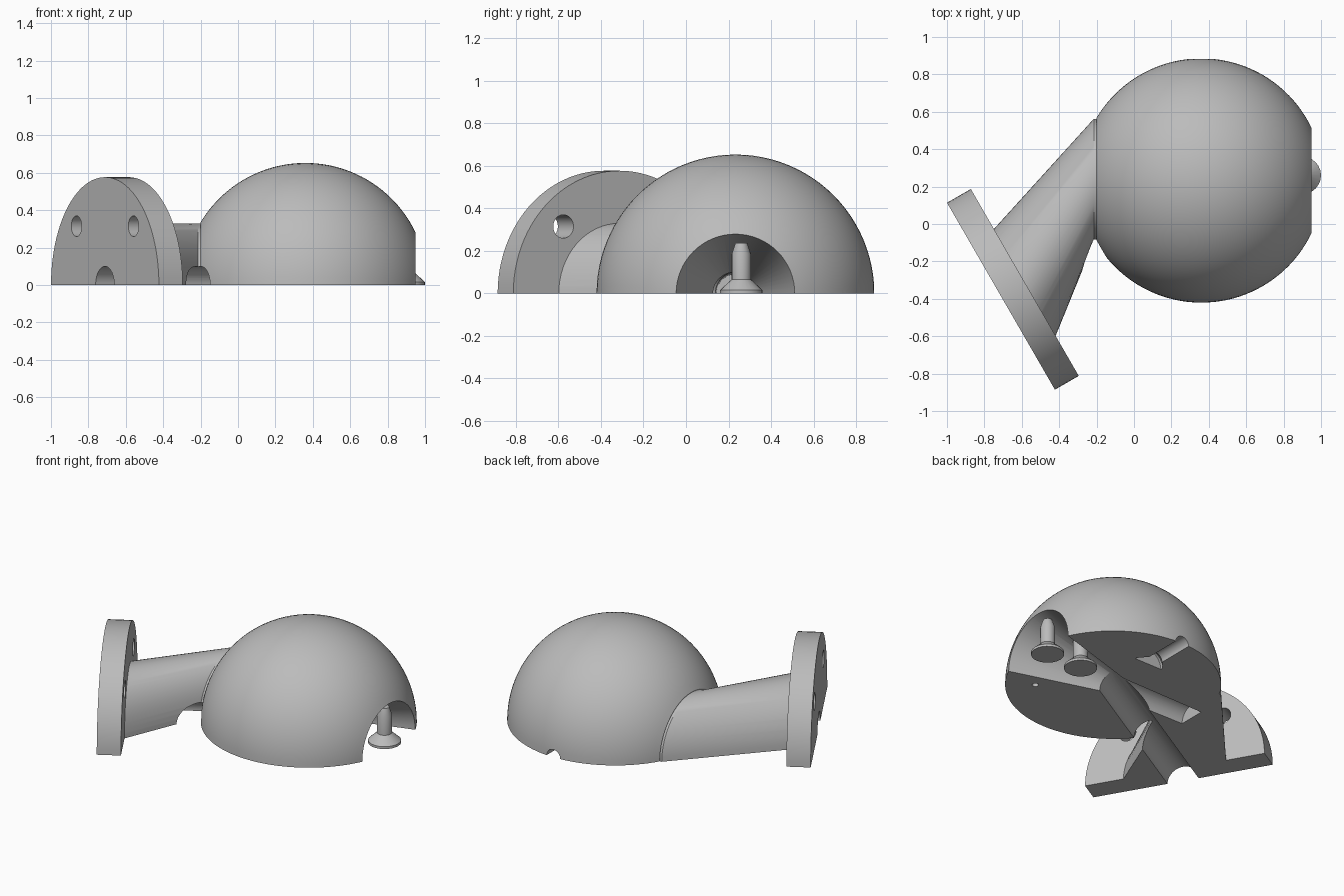
import bpy, bmesh, math
from mathutils import Vector, Matrix

cube = bpy.data.objects.get("Cube")
if cube:
    bpy.data.objects.remove(cube, do_unlink=True)

grey = bpy.data.materials.new("plain_grey")
grey.use_nodes = True
COLOUR = (0.5, 0.5, 0.5, 1)
grey.diffuse_color = COLOUR
grey.node_tree.nodes["Principled BSDF"].inputs["Base Color"].default_value = COLOUR

BALL = Vector((0.36, 0.2325, 0))
BALL_R = 0.653
ARM_R = 0.33
X, Y, Z = Vector((1, 0, 0)), Vector((0, 1, 0)), Vector((0, 0, 1))
AXIS = Vector((-math.cos(math.pi / 6), -0.5, 0))    # ball centre towards wall plate
SIDE = AXIS.cross(Z)


def loft(name, rings):
    """Solid skinned through a list of vertex rings, capped at both ends."""
    bm = bmesh.new()
    rows = [[bm.verts.new(p) for p in ring] for ring in rings]
    n = len(rows[0])
    for a, b in zip(rows, rows[1:]):
        for i in range(n):
            j = (i + 1) % n
            bm.faces.new((a[i], a[j], b[j], b[i]))
    bm.faces.new(rows[0])
    bm.faces.new(rows[-1])
    bmesh.ops.recalc_face_normals(bm, faces=bm.faces)
    mesh = bpy.data.meshes.new(name)
    bm.to_mesh(mesh)
    bm.free()
    mesh.materials.append(grey)
    obj = bpy.data.objects.new(name, mesh)
    bpy.context.collection.objects.link(obj)
    return obj


def ring(centre, side, up, radius, n):
    turns = [2 * math.pi * i / n for i in range(n)]
    return [centre + radius * (side * math.cos(t) + up * math.sin(t)) for t in turns]


def lathe(name, origin, axis, profile, n=48):
    """Round solid from (distance along axis, radius) pairs."""
    side = Y if axis == Z else axis.cross(Z)
    up = axis.cross(side)
    return loft(name, [ring(origin + axis * d, side, up, r, n) for d, r in profile])


def combine(target, tool, operation):
    mod = target.modifiers.new("combine", "BOOLEAN")
    mod.operation, mod.solver, mod.object = operation, "EXACT", tool
    bpy.context.view_layer.update()
    graph = bpy.context.evaluated_depsgraph_get()
    mesh = bpy.data.meshes.new_from_object(target.evaluated_get(graph))
    target.modifiers.clear()
    target.data = mesh
    bpy.data.objects.remove(tool, do_unlink=True)


def smooth(obj):
    bpy.ops.object.select_all(action="DESELECT")
    obj.select_set(True)
    bpy.context.view_layer.objects.active = obj
    bpy.ops.object.shade_smooth_by_angle(angle=math.radians(25))


# Ball with flat ends towards the mouth and the arm
first, last = math.acos(0.59 / BALL_R), math.acos(-0.56 / BALL_R)
arc = [first + (last - first) * i / 40 for i in range(41)]
mount = lathe("ball_mount", BALL, X,
              [(BALL_R * math.cos(t), BALL_R * math.sin(t)) for t in arc], 96)

# Arm blending from the ball's flat end to the wall plate
arm_rings = [ring(BALL - X * d, Y, Z, ARM_R, 64) for d in (0.55, 0.575)]
arm_rings += [ring(BALL + AXIS * d, -SIDE, Z, ARM_R, 64) for d in (1.09, 1.14)]
if (arm_rings[0][0] - BALL).y * (arm_rings[2][0] - BALL - AXIS * 1.09).y < 0:
    arm_rings[2:] = [ring(BALL + AXIS * d, SIDE, Z, ARM_R, 64) for d in (1.09, 1.14)]
combine(mount, loft("arm", arm_rings), "UNION")

# Round wall plate
combine(mount, lathe("wall_plate", BALL, AXIS, [(1.09, 0.577), (1.237, 0.577)], 96), "UNION")

# Mouth cone and its blind bore, then the cable bore through arm and plate
cuts = [lathe("mouth", BALL, X, [(-0.62, 0.09), (0, 0.1), (0.59, 0.279), (0.7, 0.312)], 64),
        lathe("cable_bore", BALL, AXIS, [(0, 0.1), (1.4, 0.1)])]

# Wall plate fixing holes
for s in (-1, 1):
    cuts.append(lathe("plate_hole", BALL + SIDE * 0.305 * s + Z * 0.315, AXIS,
                      [(1.0, 0.055), (1.4, 0.055)], 32))

# Countersunk screw pocket out through the back, and a small pin hole
cuts.append(lathe("screw_pocket", BALL, Y,
                  [(0.33, 0.1), (0.346, 0.1), (0.4, 0.05), (0.8, 0.05)], 32))
cuts.append(lathe("pin_hole", Vector((0.72, -0.07, 0)), Z, [(-0.1, 0.02), (0.12, 0.02)], 16))

# Keep only the upper half
cuts.append(loft("lower_half", [[Vector((x, y, z)) for x, y in
                                 ((-2, -2), (2, -2), (2, 2), (-2, 2))] for z in (-2, 0)]))
for cut in cuts:
    combine(mount, cut, "DIFFERENCE")
smooth(mount)

# Two loose countersunk screws standing in the mouth
for i, x in enumerate((0.9, 0.64)):
    smooth(lathe(f"screw_{i + 1}", Vector((x, 0.26, 0)), Z,
                 [(0, 0.1), (0.016, 0.1), (0.066, 0.045), (0.185, 0.045), (0.237, 0.028)], 24))
